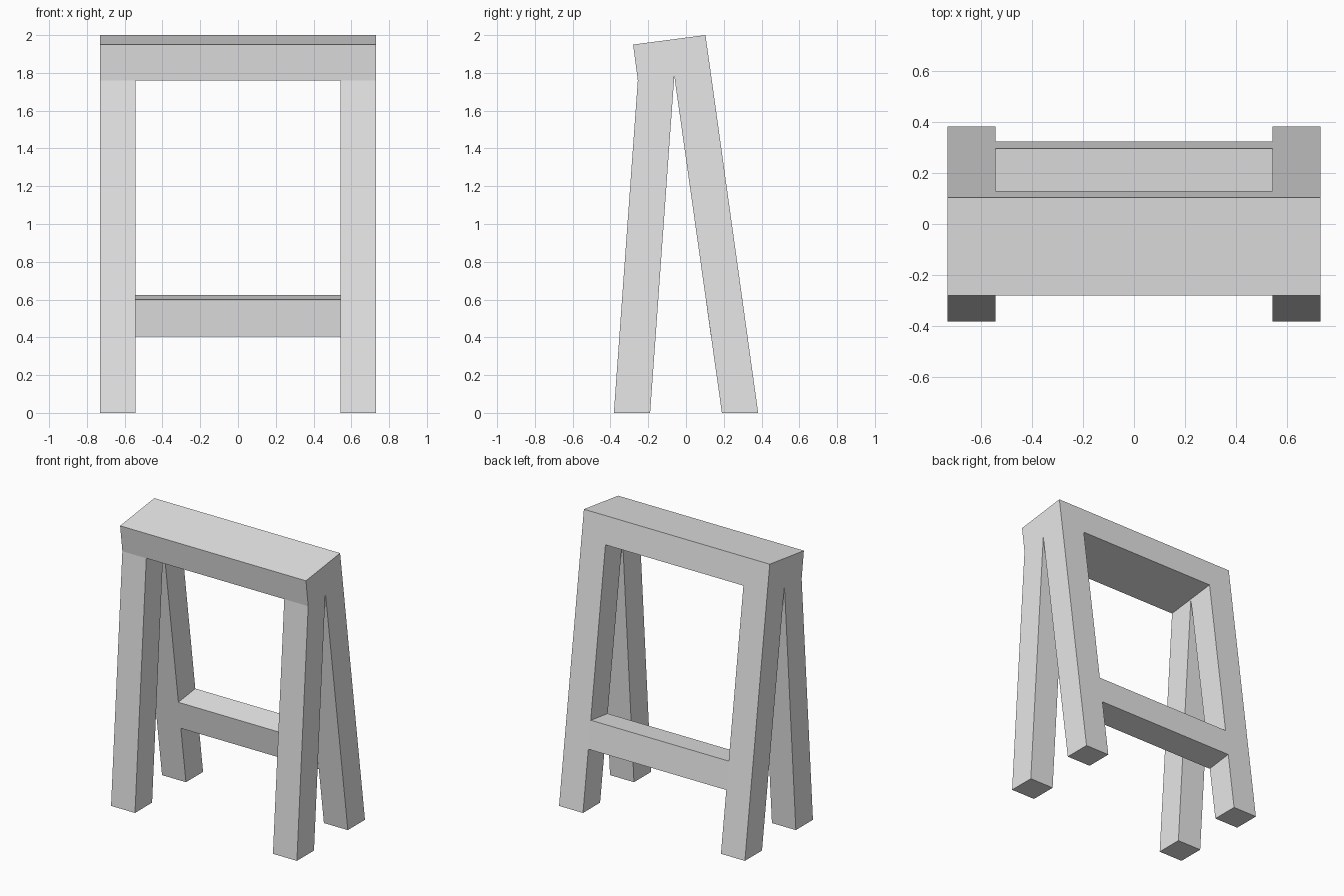
import bpy
import bmesh

cube = bpy.data.objects.get("Cube")
if cube:
    bpy.data.objects.remove(cube, do_unlink=True)

grey = bpy.data.materials.new("plain_grey")
grey.use_nodes = True
colour = (0.8, 0.8, 0.8, 1)
grey.diffuse_color = colour
grey.node_tree.nodes["Principled BSDF"].inputs["Base Color"].default_value = colour


def prism(name, profile, x0, x1):
    """Extrude a (y, z) side profile from x0 to x1."""
    bm = bmesh.new()
    face = bm.faces.new([bm.verts.new((x0, y, z)) for y, z in profile])
    new = bmesh.ops.extrude_face_region(bm, geom=[face])["geom"]
    verts = [v for v in new if isinstance(v, bmesh.types.BMVert)]
    bmesh.ops.translate(bm, verts=verts, vec=(x1 - x0, 0, 0))
    bmesh.ops.recalc_face_normals(bm, faces=bm.faces)
    mesh = bpy.data.meshes.new(name)
    bm.to_mesh(mesh)
    bm.free()
    mesh.materials.append(grey)
    obj = bpy.data.objects.new(name, mesh)
    bpy.context.collection.objects.link(obj)
    return obj


OUTER, INNER = 0.73, 0.542

# Points shared where the legs meet the underside of the beam
front_joint = (-0.255, 1.76)
apex = (-0.062, 1.784)
back_joint = (0.13, 1.808)

# Tilted top beam
prism("top_beam", [(-0.28, 1.95), front_joint, apex, back_joint, (0.103, 2.0)],
      -OUTER, OUTER)

# Splayed legs, mirrored left and right
front_leg = [(-0.382, 0), (-0.19, 0), apex, front_joint]
back_leg = [(0.19, 0), (0.382, 0), back_joint, apex]
for side, sign in (("left", 1), ("right", -1)):
    prism("front_leg_" + side, front_leg, sign * INNER, sign * OUTER)
    prism("back_leg_" + side, back_leg, sign * INNER, sign * OUTER)

# Rung flush between the back legs
prism("back_rung", [(0.132, 0.405), (0.322, 0.43), (0.295, 0.625), (0.105, 0.6)],
      -INNER, INNER)
